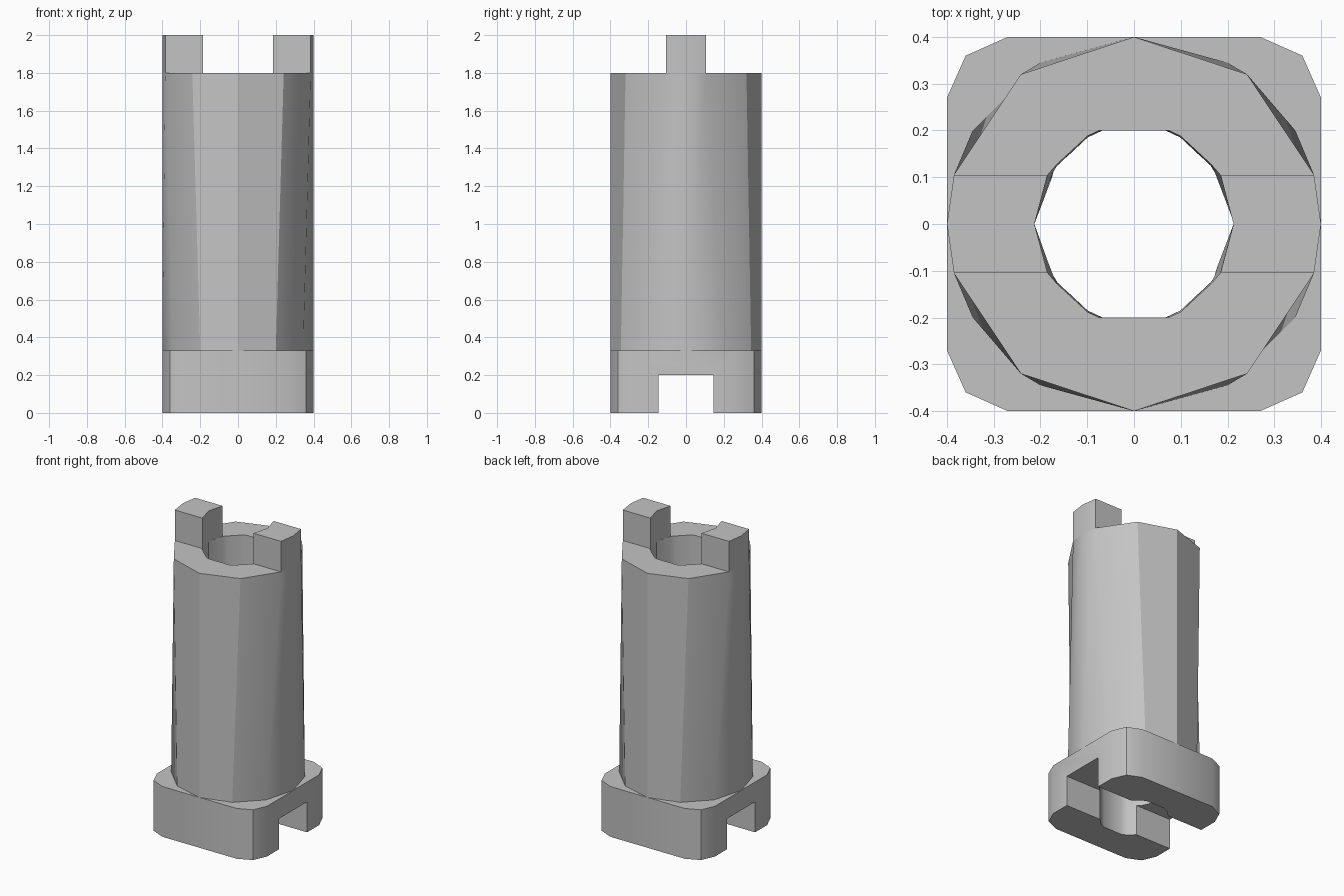
import bpy, bmesh, math

cube = bpy.data.objects.get("Cube")
if cube:
    bpy.data.objects.remove(cube, do_unlink=True)

grey = bpy.data.materials.new("plain grey")
grey.use_nodes = True
colour = (0.55, 0.55, 0.55, 1)
grey.diffuse_color = colour
grey.node_tree.nodes["Principled BSDF"].inputs["Base Color"].default_value = colour


def mirror_ring(quarter):
    """Mirror a quarter outline (from +x towards +y) into a closed ring."""
    half = quarter + [(-x, y) for x, y in reversed(quarter) if x > 0]
    return half + [(x, -y) for x, y in reversed(half) if y > 0]


def loft(name, low, high, z0, z1):
    """Closed solid between two outlines with matching points."""
    bm = bmesh.new()
    a = [bm.verts.new((x, y, z0)) for x, y in low]
    b = [bm.verts.new((x, y, z1)) for x, y in high]
    n = len(a)
    bm.faces.new(a)
    bm.faces.new(b)
    for i in range(n):
        j = (i + 1) % n
        bm.faces.new((a[i], a[j], b[j], b[i]))
    bmesh.ops.recalc_face_normals(bm, faces=bm.faces)
    mesh = bpy.data.meshes.new(name)
    bm.to_mesh(mesh)
    bm.free()
    mesh.materials.append(grey)
    obj = bpy.data.objects.new(name, mesh)
    bpy.context.collection.objects.link(obj)
    return obj


def select(obj):
    bpy.ops.object.select_all(action='DESELECT')
    obj.select_set(True)
    bpy.context.view_layer.objects.active = obj


def cut(obj, cutter):
    mod = obj.modifiers.new("cut", 'BOOLEAN')
    mod.operation = 'DIFFERENCE'
    mod.solver = 'EXACT'
    mod.object = cutter
    select(obj)
    bpy.ops.object.modifier_apply(modifier=mod.name)


# Base block with chamfered corners
base_ring = mirror_ring([(0.4, 0.27), (0.36, 0.36), (0.27, 0.4)])
base = loft("base", base_ring, base_ring, 0, 0.33)

# Barrel, whose outline changes slightly from foot to rim
foot = mirror_ring([(0.4, 0), (0.345, 0.2), (0.2, 0.345), (0, 0.4)])
rim = mirror_ring([(0.4, 0), (0.385, 0.105), (0.242, 0.32), (0, 0.4)])
barrel = loft("barrel", foot, rim, 0.33, 1.8)

# Cutters for the through bore and the slot under the base
bore_low = mirror_ring([(0.213, 0), (0.17, 0.113), (0.163, 0.125), (0.099, 0.185), (0.067, 0.2)])
bore_high = mirror_ring([(0.213, 0), (0.185, 0.105), (0.165, 0.128), (0.1, 0.188), (0.075, 0.2)])
bore = loft("bore_cutter", bore_low, bore_high, -0.1, 1.9)
slot_ring = mirror_ring([(0.6, 0.145)])
slot = loft("slot_cutter", slot_ring, slot_ring, -0.1, 0.2)
cut(base, slot)
cut(base, bore)
cut(barrel, bore)
for cutter in (bore, slot):
    bpy.data.objects.remove(cutter, do_unlink=True)

# Two locking tabs on the rim
tabs = []
for name, s in (("left_tab", 1), ("right_tab", -1)):
    outline = [(0.4, 0), (0.385, 0.105), (0.185, 0.105),
               (0.213, 0), (0.185, -0.105), (0.385, -0.105)]
    outline = [(s * x, y) for x, y in outline]
    tabs.append(loft(name, outline, outline, 1.8, 2))

# Soft shading on the barrel, crisp corners elsewhere
for obj in [base, barrel] + tabs:
    select(obj)
    bpy.ops.object.shade_smooth_by_angle(angle=math.radians(32))
